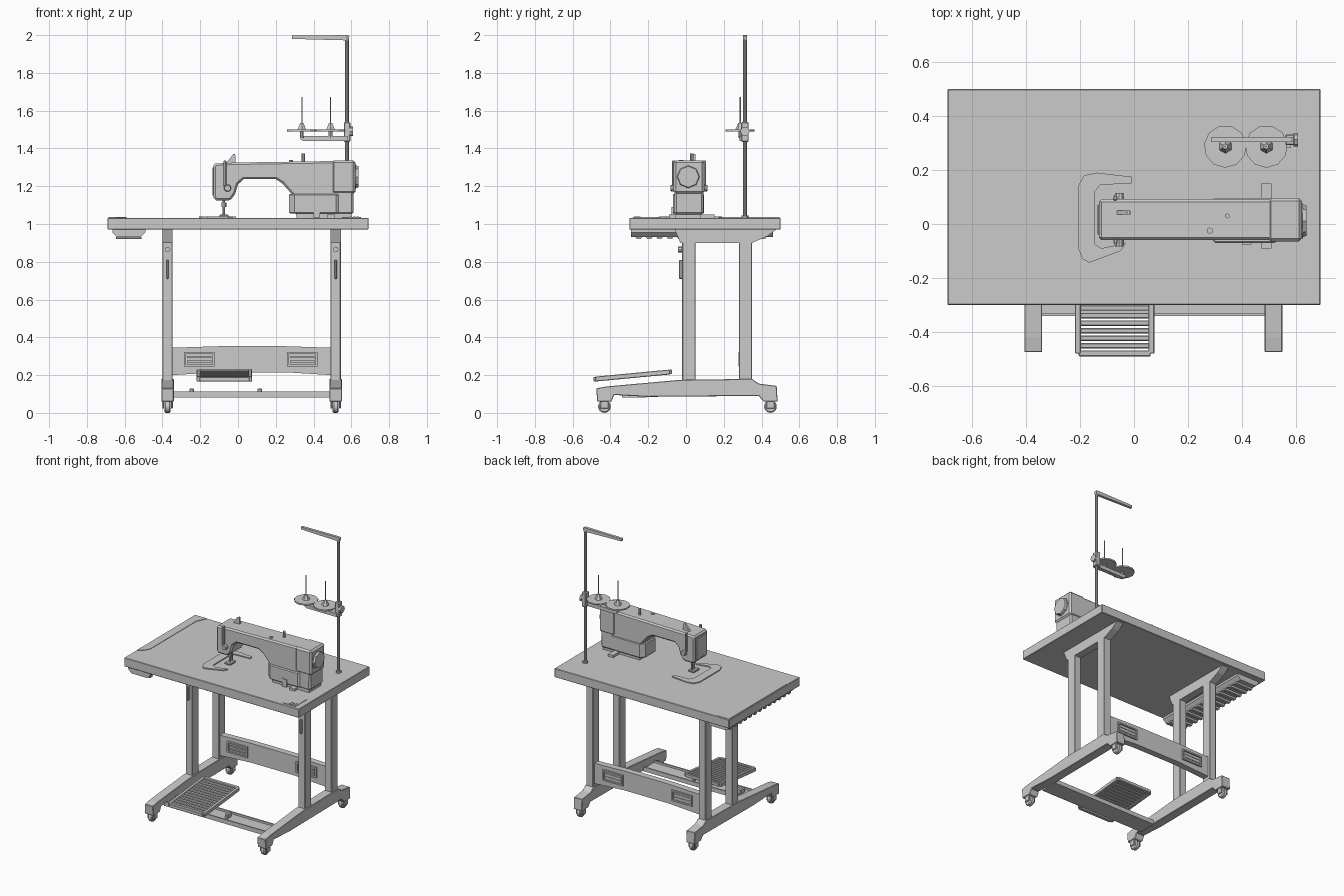
import bpy, bmesh, math
from mathutils import Vector


def finish(name, bm, bevel=0.0, smooth=False):
    bmesh.ops.recalc_face_normals(bm, faces=bm.faces)
    me = bpy.data.meshes.new(name)
    bm.to_mesh(me)
    bm.free()
    ob = bpy.data.objects.new(name, me)
    bpy.context.collection.objects.link(ob)
    if bevel:
        m = ob.modifiers.new("bevel", 'BEVEL')
        m.width, m.segments, m.limit_method = bevel, 1, 'ANGLE'
        m.angle_limit = math.radians(50)
    if smooth:
        bpy.ops.object.select_all(action='DESELECT')
        ob.select_set(True)
        bpy.context.view_layer.objects.active = ob
        bpy.ops.object.shade_smooth_by_angle(angle=math.radians(40))
    return ob


def prism(name, pts, axis, a, b, bevel=0.0):
    """Extrude a 2D profile along an axis: X uses (y,z), Y uses (x,z), Z uses (x,y)."""
    place = {'X': lambda p, t: (t, p[0], p[1]),
             'Y': lambda p, t: (p[0], t, p[1]),
             'Z': lambda p, t: (p[0], p[1], t)}[axis]
    bm = bmesh.new()
    lo = [bm.verts.new(place(p, a)) for p in pts]
    hi = [bm.verts.new(place(p, b)) for p in pts]
    bm.faces.new(lo)
    bm.faces.new(hi)
    for i in range(len(pts)):
        j = (i + 1) % len(pts)
        bm.faces.new((lo[i], lo[j], hi[j], hi[i]))
    return finish(name, bm, bevel)


def box(name, x0, x1, y0, y1, z0, z1, bevel=0.0):
    return prism(name, [(x0, y0), (x1, y0), (x1, y1), (x0, y1)], 'Z', z0, z1, bevel)


def rod(name, p, q, r, r2=None, n=12, bevel=0.0):
    p, q = Vector(p), Vector(q)
    bm = bmesh.new()
    bmesh.ops.create_cone(bm, cap_ends=True, segments=n, radius1=r,
                          radius2=r if r2 is None else r2, depth=(q - p).length)
    rot = (q - p).to_track_quat('Z', 'Y').to_matrix().to_4x4()
    rot.translation = (p + q) / 2
    bm.transform(rot)
    return finish(name, bm, bevel, n >= 12)


# Table top with side strip and front corner switch plate
box("table_top", -0.69, 0.69, -0.30, 0.50, 0.97, 1.033, 0.003)
prism("table_edge_strip", [(-0.685, -0.16), (-0.65, -0.14), (-0.625, -0.10), (-0.625, 0.42),
                           (-0.59, 0.495), (-0.685, 0.495)], 'Z', 1.03, 1.036)
box("switch_plate", 0.55, 0.65, -0.28, -0.15, 1.03, 1.036)
for i in range(3):
    box("switch_button", 0.59 + i * 0.018, 0.602 + i * 0.018, -0.275, -0.24, 1.034, 1.039)

# Tray with ribs under the left edge
prism("under_tray", [(-0.665, 0.972), (-0.665, 0.955), (-0.64, 0.93), (-0.515, 0.93),
                     (-0.49, 0.955), (-0.49, 0.972)], 'Y', -0.29, 0.46)
for i in range(13):
    y = -0.25 + i * 0.055
    prism("tray_rib", [(y - 0.018, 0.932), (y - 0.01, 0.92), (y + 0.01, 0.92),
                       (y + 0.018, 0.932)], 'X', -0.645, -0.51)

# Leg frames with feet and casters
foot = [(-0.47, 0.06), (-0.475, 0.13), (-0.42, 0.14), (-0.03, 0.175), (0.35, 0.18),
        (0.385, 0.155), (0.48, 0.143), (0.485, 0.06), (0.41, 0.06), (0.385, 0.09),
        (-0.2, 0.085), (-0.38, 0.095), (-0.395, 0.06)]
bracket = [(-0.06, 0.972), (-0.03, 0.90), (0.35, 0.90), (0.43, 0.935), (0.48, 0.972)]
for x in (-0.373, 0.517):
    box("front_post", x - 0.027, x + 0.027, -0.02, 0.05, 0.15, 0.95, 0.003)
    box("back_post", x - 0.027, x + 0.027, 0.28, 0.35, 0.15, 0.95, 0.003)
    prism("leg_top_bracket", bracket, 'X', x - 0.027, x + 0.027)
    prism("foot_beam", foot, 'X', x - 0.033, x + 0.033, 0.003)
    rod("post_knob", (x, -0.015, 0.865), (x, -0.042, 0.865), 0.015, n=8)
    box("post_slot_cover", x - 0.006, x + 0.006, -0.036, -0.015, 0.71, 0.81, 0.003)
    for y in (-0.432, 0.447):
        rod("caster_wheel", (x - 0.016, y, 0.034), (x + 0.016, y, 0.034), 0.034, n=14, bevel=0.006)
        for s in (-1, 1):
            box("caster_fork", x + s * 0.023 - 0.005, x + s * 0.023 + 0.005,
                y - 0.022, y + 0.022, 0.022, 0.066, 0.004)

# Back panel with louvred vents on both faces
prism("back_panel", [(-0.35, 0.20), (-0.1, 0.215), (0.25, 0.215), (0.495, 0.20), (0.495, 0.345),
                     (0.25, 0.353), (-0.1, 0.353), (-0.35, 0.345)], 'Y', 0.29, 0.335)
for cx in (-0.205, 0.34):
    for y0, y1 in ((0.278, 0.292), (0.333, 0.345)):
        for z in (0.245, 0.312):
            box("vent_frame_rail", cx - 0.08, cx + 0.08, y0, y1, z, z + 0.01)
        for s in (-1, 1):
            box("vent_frame_side", cx + s * 0.075 - 0.005, cx + s * 0.075 + 0.005, y0, y1, 0.245, 0.322)
        for z in (0.268, 0.29):
            box("vent_louvre", cx - 0.065, cx + 0.065, y0 + 0.004, y1 - 0.004, z, z + 0.009)

# Lower cross bar and pedal pivots
box("lower_cross_bar", -0.345, 0.49, -0.34, -0.21, 0.082, 0.098)
for y in (-0.34, -0.22):
    box("cross_bar_lip", -0.345, 0.49, y, y + 0.01, 0.082, 0.112)
for x in (-0.245, 0.115):
    box("pedal_pivot", x - 0.013, x + 0.013, -0.30, -0.25, 0.095, 0.13, 0.005)


# Sloping slatted pedal
def pedal_bar(name, y0, y1, x0, x1, t):
    z0, z1 = (0.178 + (y + 0.49) * 0.095 for y in (y0, y1))
    prism(name, [(y0, z0 - t), (y1, z1 - t), (y1, z1 + t), (y0, z0 + t)], 'X', x0, x1, 0.003)


pedal_bar("pedal_front_rail", -0.49, -0.468, -0.205, 0.062, 0.012)
pedal_bar("pedal_back_rail", -0.097, -0.075, -0.205, 0.062, 0.012)
for x in (-0.219, 0.053):
    pedal_bar("pedal_side_rail", -0.48, -0.085, x, x + 0.022, 0.013)
for i in range(13):
    y = -0.461 + i * 0.028
    pedal_bar("pedal_slat", y, y + 0.02, -0.20, 0.057, 0.008)

# Sewing head: arm, pillar and base block
arm = [(-0.13, 1.14), (-0.115, 1.125), (-0.04, 1.125), (-0.015, 1.16), (0.0, 1.21),
       (0.03, 1.237), (0.2, 1.237), (0.235, 1.215), (0.30, 1.14), (0.30, 1.05), (0.61, 1.05),
       (0.615, 1.335), (-0.02, 1.325), (-0.12, 1.32), (-0.13, 1.31)]
prism("machine_arm", arm, 'Y', -0.06, 0.092, 0.01)
prism("machine_base", [(0.27, -0.04), (0.30, -0.07), (0.52, -0.07), (0.545, -0.05),
                       (0.545, 0.07), (0.52, 0.096), (0.30, 0.096), (0.27, 0.07)],
      'Z', 1.055, 1.16, 0.006)
box("base_foot", 0.31, 0.53, -0.055, 0.08, 1.03, 1.06)
box("base_door", 0.40, 0.435, -0.076, -0.06, 1.035, 1.09)
box("rear_base", 0.50, 0.60, -0.055, 0.08, 1.03, 1.06)
box("base_hinge", 0.47, 0.51, -0.09, 0.15, 1.03, 1.05)
box("motor_cover", 0.495, 0.622, -0.065, 0.097, 1.16, 1.337, 0.012)
rod("hand_wheel", (0.615, 0.012, 1.25), (0.638, 0.012, 1.25), 0.063, 0.056, n=8)
rod("hand_wheel_rim", (0.605, 0.012, 1.25), (0.625, 0.012, 1.25), 0.066, n=8)

# Needle, presser foot and thread guides
box("face_plate", -0.135, -0.125, -0.04, 0.072, 1.15, 1.30, 0.003)
rod("needle_bar", (-0.075, 0.015, 1.05), (-0.075, 0.015, 1.14), 0.007, n=8)
rod("presser_bar", (-0.075, 0.04, 1.05), (-0.075, 0.04, 1.14), 0.007, n=8)
rod("needle_clamp", (-0.075, 0.015, 1.09), (-0.075, 0.015, 1.115), 0.013, n=8)
box("presser_foot", -0.098, -0.05, -0.015, 0.05, 1.036, 1.05, 0.004)
for s, y in ((-1, -0.055), (1, 0.087)):
    rod("tension_knob", (-0.055, y, 1.19), (-0.055, y + s * 0.028, 1.19), 0.02, 0.016, n=10)
    box("thread_lever", -0.076, -0.062, min(y, y + s * 0.018), max(y, y + s * 0.018), 1.20, 1.335, 0.003)
prism("take_up_guide", [(-0.065, 1.32), (-0.025, 1.37), (-0.015, 1.37), (-0.012, 1.32)], 'Y', 0.035, 0.05)
rod("top_pin", (0.345, 0.03, 1.325), (0.345, 0.03, 1.372), 0.009, n=8)
rod("oil_knob", (0.28, -0.025, 1.325), (0.28, -0.025, 1.338), 0.012, n=6)

# C-shaped plate around the needle
prism("needle_guard_plate", [(-0.01, 0.175), (-0.14, 0.19), (-0.185, 0.18), (-0.207, 0.14),
      (-0.207, -0.09), (-0.19, -0.13), (-0.165, -0.143), (-0.05, -0.10), (-0.03, -0.07),
      (-0.12, -0.09), (-0.145, -0.075), (-0.145, 0.12), (-0.125, 0.145), (-0.01, 0.15)],
      'Z', 1.03, 1.04)

# Thread stand: pole, arms, spool discs and spindles
rod("stand_pole", (0.577, 0.312, 1.03), (0.577, 0.312, 1.995), 0.01, n=10)
rod("pole_collar", (0.577, 0.312, 1.03), (0.577, 0.312, 1.045), 0.018, n=10)
prism("thread_arm", [(0.285, 1.98), (0.585, 1.972), (0.59, 1.995), (0.58, 2.0), (0.285, 1.997)],
      'Y', 0.303, 0.322)
box("stand_clamp", 0.56, 0.595, 0.292, 0.332, 1.435, 1.54, 0.005)
rod("clamp_knob", (0.59, 0.312, 1.49), (0.608, 0.312, 1.49), 0.025, n=8)
prism("spool_arm", [(0.33, 1.448), (0.345, 1.44), (0.58, 1.44), (0.58, 1.465), (0.33, 1.465)],
      'Y', 0.282, 0.31)
for x in (0.338, 0.49):
    rod("disc_post", (x, 0.287, 1.455), (x, 0.287, 1.495), 0.01, n=8)
    rod("spool_disc", (x, 0.287, 1.491), (x, 0.287, 1.501), 0.079, n=11)
    rod("spool_cone", (x, 0.287, 1.50), (x, 0.287, 1.535), 0.026, 0.01, n=6)
    rod("spool_spindle", (x, 0.287, 1.53), (x, 0.287, 1.672), 0.003, n=6)
